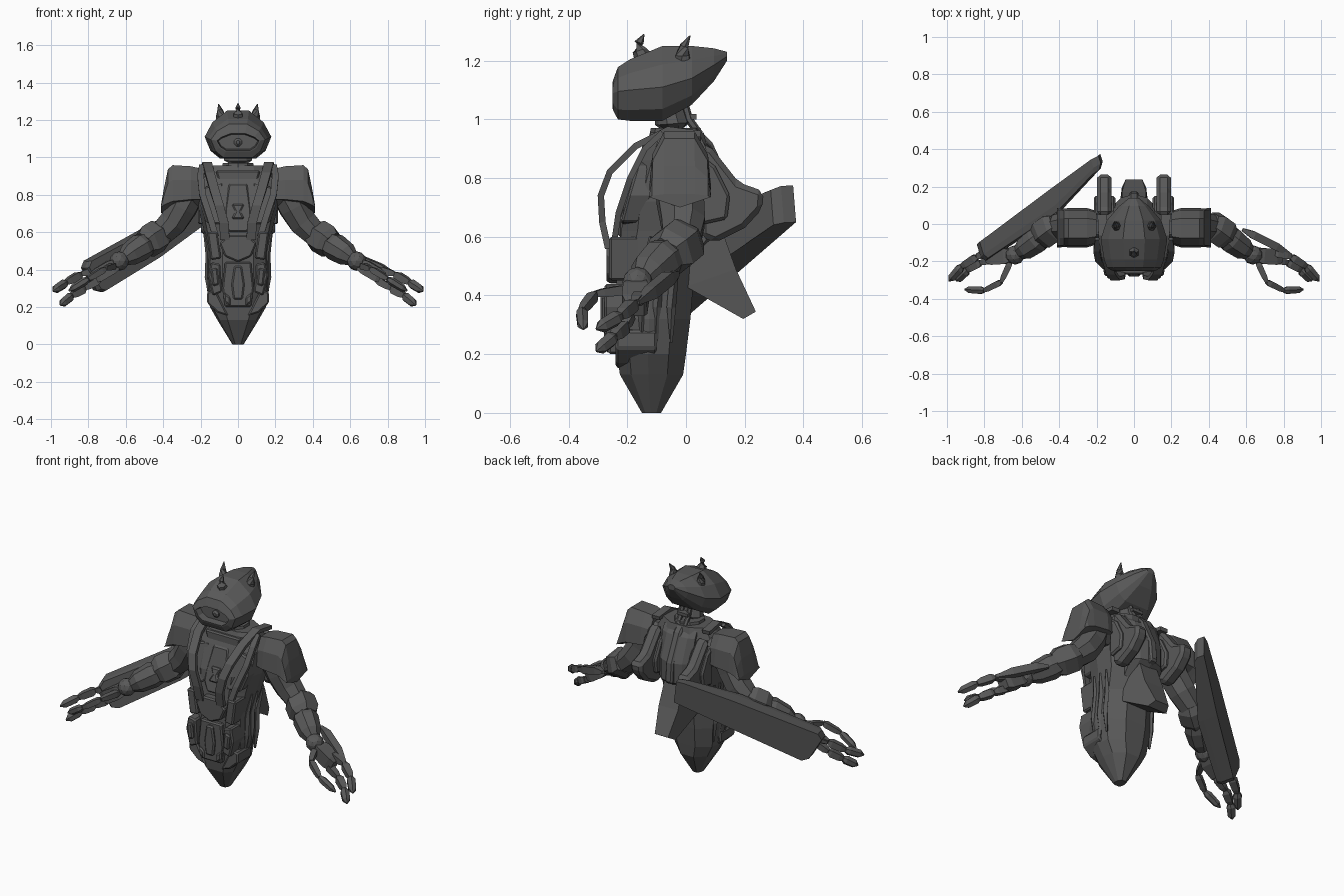
import bpy, bmesh, math
from mathutils import Vector

if "Cube" in bpy.data.objects:
    bpy.data.objects.remove(bpy.data.objects["Cube"])

metal = bpy.data.materials.new("dark_grey_metal")
metal.diffuse_color = (0.1, 0.1, 0.1, 1)
metal.use_nodes = True
metal.node_tree.nodes["Principled BSDF"].inputs["Base Color"].default_value = metal.diffuse_color


def finish(name, bm, mirror=False, bevel=0.0):
    bmesh.ops.recalc_face_normals(bm, faces=bm.faces)
    me = bpy.data.meshes.new(name)
    bm.to_mesh(me)
    bm.free()
    me.materials.append(metal)
    ob = bpy.data.objects.new(name, me)
    bpy.context.collection.objects.link(ob)
    if bevel:
        b = ob.modifiers.new("bevel", 'BEVEL')
        b.width, b.segments = bevel, 1
    if mirror:
        ob.modifiers.new("mirror", 'MIRROR')
    return ob


def loft_mesh(rings):
    """Skin closed rings of equal size and cap both ends."""
    bm = bmesh.new()
    vs = [[bm.verts.new(p) for p in r] for r in rings]
    n = len(vs[0])
    for a, b in zip(vs, vs[1:]):
        for i in range(n):
            j = (i + 1) % n
            bm.faces.new((a[i], a[j], b[j], b[i]))
    first = bm.faces.new(vs[0])
    bm.faces.new(vs[-1])
    return bm, first


def loft(name, rings, **kw):
    return finish(name, loft_mesh(rings)[0], **kw)


def limb(name, path, radii, n=8, flat=1.0, mirror=True, bevel=0.0):
    """Faceted tube along a path; flat squeezes it along the vertical side."""
    pts = [Vector(p) for p in path]
    rings = []
    for i, p in enumerate(pts):
        d = (pts[min(i + 1, len(pts) - 1)] - pts[max(i - 1, 0)]).normalized()
        s = d.cross(Vector((0, 0, 1)))
        s = s.normalized() if s.length > 0.01 else Vector((1, 0, 0))
        u = s.cross(d)
        ring = []
        for k in range(n):
            a = 2 * math.pi * (k + 0.5) / n
            ring.append(p + radii[i] * (s * math.cos(a) + u * math.sin(a) * flat))
        rings.append(ring)
    return loft(name, rings, mirror=mirror, bevel=bevel)


def strip(name, path, width, thick, mirror=True):
    """Flat band following a path in y and z, wide in x."""
    rings = []
    pts = [Vector(p) for p in path]
    for i, p in enumerate(pts):
        d = pts[min(i + 1, len(pts) - 1)] - pts[max(i - 1, 0)]
        nrm = Vector((0, -d.z, d.y)).normalized() * thick / 2
        w = Vector((width / 2, 0, 0))
        rings.append([p - w - nrm, p + w - nrm, p + w + nrm, p - w + nrm])
    return loft(name, rings, mirror=mirror)


def plate(name, outline, y_front, y_back, mirror=False, bevel=0.008, lean=0.0):
    """Extrude an x-z outline between two depths, leaning back above the waist."""
    return loft(name, [[(x, y + max(0, z - .66) * lean, z) for x, z in outline] for y in (y_front, y_back)],
                mirror=mirror, bevel=bevel)


def side_plate(name, outline, x0, x1, mirror=False, bevel=0.01):
    """Extrude a y-z outline between two widths."""
    return loft(name, [[(x, y, z) for y, z in outline] for x in (x0, x1)],
                mirror=mirror, bevel=bevel)


# Torso shell: height, half width, front depth, back depth
torso = [(0, .03, -.15, -.085), (.13, .11, -.225, -.01), (.2, .15, -.235, 0),
         (.32, .17, -.24, .015), (.5, .163, -.235, .03), (.62, .185, -.22, .085),
         (.72, .21, -.21, .1), (.86, .22, -.16, .085), (.955, .16, -.12, .06)]
rings = []
for z, w, f, b in torso:
    d = b - f
    half = [(.5 * w, f), (.9 * w, f + .18 * d), (w, f + .45 * d), (.9 * w, b - .25 * d), (.4 * w, b)]
    rings.append([(x, y, z) for x, y in half] + [(-x, y, z) for x, y in reversed(half)])
loft("torso", rings)

# Side ribs
for i, y in enumerate((-.15, -.1, -.05)):
    limb(f"side_rib_{i}", [(.15, y, .24), (.162, y, .36), (.158, y + .01, .48), (.18, y + .03, .6)],
         [.006, .016, .016, .006], n=4)

# Chest and belly armour
plate("belly_core", [(-.07, .2), (.07, .2), (.085, .3), (.07, .44), (-.07, .44), (-.085, .3)], -.265, -.2)
plate("belly_spine", [(-.025, .24), (.025, .24), (.035, .32), (.02, .42), (-.02, .42), (-.035, .32)], -.28, -.22)
plate("sternum", [(0, .44), (.07, .47), (.1, .54), (.05, .585), (-.05, .585), (-.1, .54), (-.07, .47)], -.27, -.18)
plate("chest_core", [(-.05, .6), (.05, .6), (.07, .66), (.07, .72), (.05, .86),
                     (-.05, .86), (-.07, .72), (-.07, .66)], -.232, -.15, lean=.32)
plate("chest_clasp", [(-.035, .67), (.035, .67), (.015, .71), (.035, .75), (-.035, .75), (-.015, .71)],
      -.245, -.2, lean=.32)
plate("chest_panel", [(.075, .64), (.17, .65), (.2, .74), (.18, .84), (.08, .87)], -.222, -.14,
      mirror=True, lean=.3)
plate("waist_panel", [(.09, .46), (.145, .45), (.165, .6), (.11, .6)], -.262, -.14, mirror=True)
plate("hip_plate", [(.085, .28), (.135, .26), (.16, .36), (.145, .44), (.095, .43)], -.278, -.14, mirror=True)
plate("hip_block", [(.1, .32), (.135, .31), (.145, .4), (.11, .41)], -.292, -.24, mirror=True)
plate("belt_plate", [(.05, .15), (.11, .17), (.165, .22), (.165, .28), (.12, .29), (.08, .21)], -.24, -.1, mirror=True)
plate("belly_bracket", [(.04, .2), (.075, .23), (.075, .28), (.04, .25)], -.275, -.22, mirror=True)
plate("collar_plate", [(-.1, .86), (.1, .86), (.12, .93), (-.12, .93)], -.15, -.08)

# Standing harness straps
strip("harness_strap", [(.17, .05, .95), (.165, -.06, .965), (.15, -.17, .91), (.125, -.26, .82),
                        (.1, -.29, .74), (.075, -.285, .65), (.07, -.265, .56)], .05, .022)
strip("inner_strap", [(.19, -.08, .955), (.2, -.14, .9), (.19, -.19, .8), (.15, -.23, .68), (.12, -.245, .58)],
      .035, .02)

# Neck with collar ring and rear cables
limb("neck", [(0, -.045, .9), (0, -.045, .985), (0, -.055, 1.03)], [.085, .08, .07], n=10, mirror=False, flat=.75)
limb("neck_ring", [(0, -.035, .945), (0, -.035, .97)], [.09, .085], n=10, mirror=False)
limb("neck_cable", [(.025, .045, .95), (.025, .01, 1.0), (.025, -.01, 1.07)], [.014] * 3, n=6)
side_plate("neck_clip", [(.0, 1.0), (.035, 1.0), (.035, 1.018), (0, 1.02)], -.035, .035, bevel=0)

# Head: depth, half width, bottom, widest height, top
head = [(-.248, .12, 1.03, 1.09, 1.135), (-.232, .145, 1.0, 1.095, 1.178), (-.19, .16, .995, 1.1, 1.205),
        (-.08, .178, .995, 1.11, 1.25), (.02, .145, 1.05, 1.14, 1.25),
        (.095, .08, 1.13, 1.185, 1.242), (.14, .025, 1.2, 1.215, 1.23)]
rings = []
for y, w, b, m, t in head:
    half = [(.55 * w, b), (.83 * w, b + .35 * (m - b)), (w, m), (.77 * w, m + .55 * (t - m)), (.33 * w, t)]
    rings.append([(x, y, z) for x, z in half] + [(-x, y, z) for x, z in reversed(half)])
bm, face = loft_mesh(rings)
bmesh.ops.recalc_face_normals(bm, faces=bm.faces)
bmesh.ops.inset_region(bm, faces=[face], thickness=.008, depth=.002)
bmesh.ops.inset_region(bm, faces=[face], thickness=.006, depth=-.04)
finish("head", bm)
limb("eye_lens", [(0, -.17, 1.08), (0, -.215, 1.08), (0, -.225, 1.08)], [.03, .022, .01], n=8, mirror=False)

# Horns
limb("front_horn", [(0, -.14, 1.2), (0, -.158, 1.235), (0, -.16, 1.262), (0, -.143, 1.29)],
     [.034, .025, .016, .002], n=6, mirror=False)
limb("side_horn", [(.08, -.005, 1.17), (.093, -.012, 1.22), (.096, -.006, 1.25), (.104, .014, 1.285)],
     [.034, .026, .016, .002], n=6)

# Shoulder armour: arched shell with a flared, pointed lower rim
rings = []
for x, top, mid, low, tip, s in ((.2, .94, .87, .775, .76, .85), (.25, .952, .88, .775, .75, 1), (.35, .958, .88, .765, .73, 1),
                                 (.375, .935, .86, .755, .715, .98), (.395, .84, .8, .745, .705, 1),
                                 (.412, .745, .74, .735, .7, 1)):
    pts = ((-.125, low), (-.115, mid), (-.075, top), (.03, top), (.075, mid), (.085, low), (-.02, tip))
    rings.append([(x, -.02 + (y + .02) * s, z) for y, z in pts])
loft("shoulder_armour", rings, mirror=True)
limb("shoulder_joint", [(.17, -.02, .82), (.3, -.02, .82)], [.09, .1], n=8)

# Arms
limb("upper_arm", [(.25, -.02, .84), (.3, -.02, .73), (.35, -.01, .65), (.43, -.015, .57)],
     [.09, .085, .08, .065], n=8)
limb("elbow_guard", [(.405, .0, .6), (.43, -.015, .58), (.48, -.05, .55), (.505, -.07, .535)],
     [.07, .09, .09, .068], n=6)
limb("forearm", [(.46, -.03, .555), (.52, -.085, .52), (.58, -.13, .48), (.62, -.155, .45)],
     [.055, .074, .064, .035], n=8)
bm = bmesh.new()
bmesh.ops.create_icosphere(bm, subdivisions=2, radius=.052)
bmesh.ops.translate(bm, verts=bm.verts, vec=(.635, -.165, .445))
finish("wrist_ball", bm, mirror=True)
limb("palm", [(.65, -.165, .43), (.68, -.17, .412), (.75, -.175, .37), (.78, -.175, .355)],
     [.045, .06, .06, .045], n=4, flat=.9)
limb("hand_guard", [(.58, -.03, .475), (.64, -.06, .46), (.76, -.12, .41), (.84, -.165, .375)],
     [.012, .03, .03, .01], n=4)

# Fingers: tapered bones with thicker knuckles
fingers = {"thumb": [(.66, -.2, .42), (.71, -.31, .405), (.8, -.355, .35), (.905, -.35, .285)],
           "upper_finger": [(.75, -.155, .4), (.84, -.175, .375), (.92, -.225, .33), (.99, -.305, .285)],
           "lower_finger": [(.74, -.19, .345), (.82, -.205, .3), (.89, -.245, .26), (.95, -.305, .21)]}
for name, p in fingers.items():
    for i in range(3):
        a, b = Vector(p[i]), Vector(p[i + 1])
        r = (.027, .029, .027)[i] if name != "thumb" else .023
        limb(f"{name}_bone_{i}", [a, a.lerp(b, .2), a.lerp(b, .75), b],
             [r * .6, r, r * .9, .004 if i == 2 else r * .6], n=4 if i < 2 else 6)

# Back: pack, thruster fins, central tail flap
pack = [(.05, .94), (.09, .9), (.15, .76), (.15, .64), (.05, .56)]
loft("back_pack", [[(x, .05 + (y - .05) * s, z) for y, z in pack]
                   for x, s in ((-.11, .5), (-.07, .9), (0, 1.1), (.07, .9), (.11, .5))])
side_plate("spine_ridge", [(.04, .97), (.09, .92), (.165, .76), (.175, .64), (.06, .6)], -.025, .025)
side_plate("back_fin", [(.05, .92), (.09, .9), (.18, .785), (.265, .755), (.26, .695), (.2, .63), (.1, .58), (.05, .6)],
           .12, .198, mirror=True, bevel=.018)
side_plate("back_fin_cover", [(.05, .88), (.1, .84), (.15, .74), (.14, .66), (.05, .64)], .1, .215, mirror=True)
loft("tail_flap", [[(-.08, .03, .62), (.08, .03, .62), (.06, .12, .63), (-.06, .12, .63)],
                   [(-.09, .0, .43), (.09, .0, .43), (.065, .17, .49), (-.065, .17, .49)],
                   [(-.065, .195, .32), (.065, .195, .32), (.045, .238, .345), (-.045, .238, .345)]])

# Long shield on one forearm, bulging towards the middle of its inner side
back = [Vector(p) for p in ((-.23, .345, .765), (-.19, .365, .775), (-.18, .375, .65), (-.45, .165, .468),
                            (-.745, -.05, .282), (-.775, -.08, .29), (-.84, -.11, .41),
                            (-.825, -.095, .447), (-.45, .185, .655))]
push = Vector((.03, -.1, -.005))
depth = (.6, .55, .55, 1.15, .95, .95, .9, .9, 1.15)
front = [p + push * d for p, d in zip(back, depth)]
centre = sum(front, Vector()) / len(front)
loft("arm_shield", [back, [b.lerp(f, .75) for b, f in zip(back, front)],
                    [centre + (p - centre) * .95 + push * .08 for p in front]])
limb("shield_mount", [(-.5, -.08, .53), (-.53, .0, .5)], [.05, .05], n=6, mirror=False)
